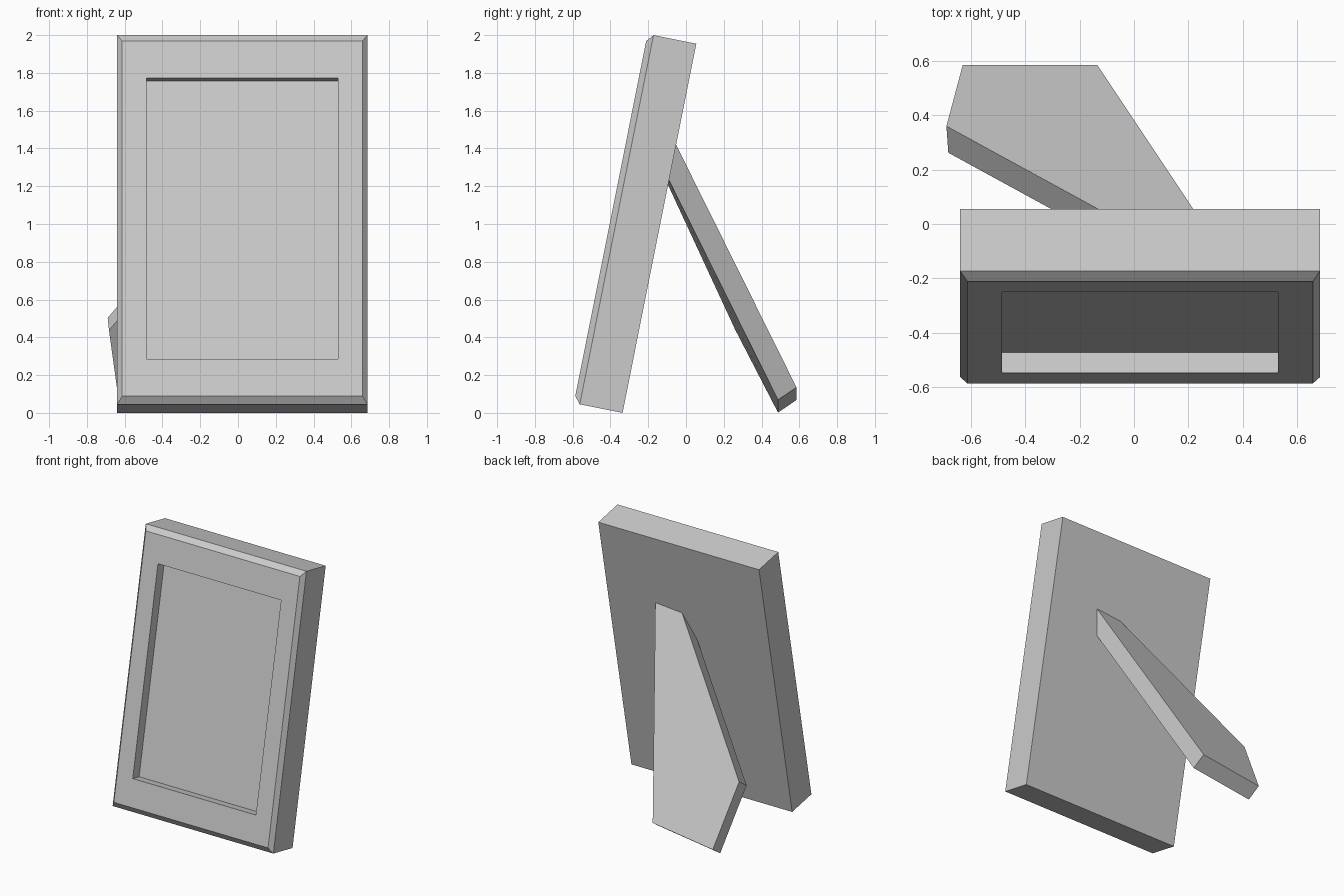
import bpy, bmesh
from math import radians
from mathutils import Vector

if "Cube" in bpy.data.objects:
    bpy.data.objects.remove(bpy.data.objects["Cube"])


def loft(name, rings):
    """Skin a list of matching closed rings and cap both ends."""
    bm = bmesh.new()
    loops = [[bm.verts.new(p) for p in ring] for ring in rings]
    n = len(loops[0])
    for a, b in zip(loops, loops[1:]):
        for i in range(n):
            j = (i + 1) % n
            bm.faces.new((a[i], a[j], b[j], b[i]))
    bm.faces.new(loops[0])
    bm.faces.new(loops[-1])
    bmesh.ops.recalc_face_normals(bm, faces=bm.faces)
    mesh = bpy.data.meshes.new(name)
    bm.to_mesh(mesh)
    bm.free()
    obj = bpy.data.objects.new(name, mesh)
    bpy.context.collection.objects.link(obj)
    return obj


# Picture frame: back, chamfered front edge, border, recessed picture panel
WIDTH, HEIGHT = 1.325, 1.993


def rect(inset_x, inset_z, y):
    x = WIDTH / 2 - inset_x
    lo, hi = inset_z, HEIGHT - inset_z
    return [(-x, y, lo), (x, y, lo), (x, y, hi), (-x, y, hi)]


frame = loft("picture_frame", [
    rect(0, 0, 0),
    rect(0, 0, -0.231),
    rect(0.027, 0.038, -0.263),
    rect(0.155, 0.238, -0.263),
    rect(0.155, 0.238, -0.186),
])
frame.location = (0.0225, -0.336, 0)
frame.rotation_euler.x = -radians(11.3)

# Easel leg: five-sided board, its narrow top just sunk into the frame back
outer = [Vector(p) for p in (
    (-0.135, 0.585, 0.135),
    (0.290, -0.053, 1.421),
    (0.077, -0.059, 1.406),
    (-0.69, 0.36, 0.503),
    (-0.63, 0.585, 0.068),
)]
thickness = Vector((0.007, -0.098, -0.066))
loft("easel_leg", [outer, [p + thickness for p in outer]])
